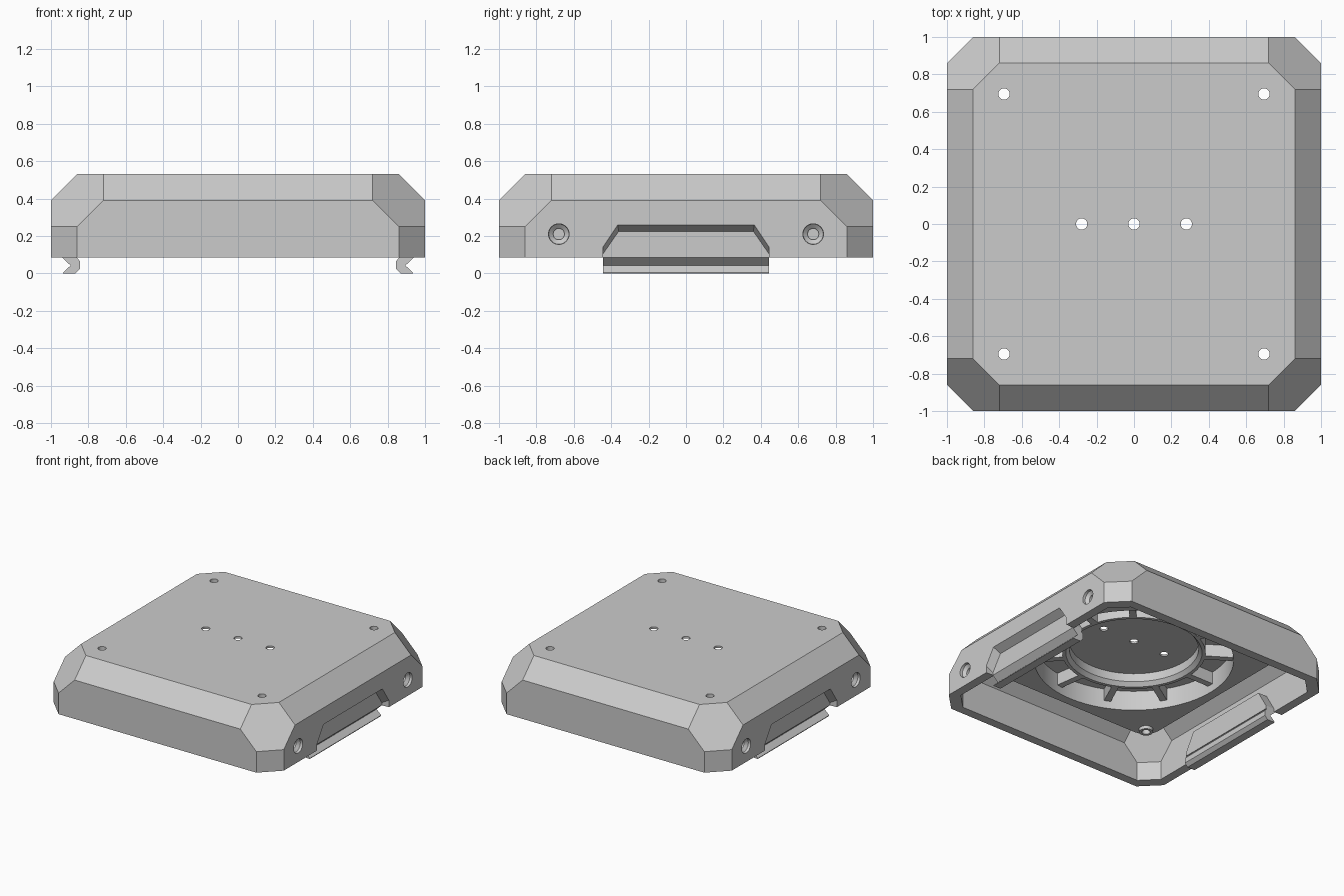
import bpy, bmesh, math
from mathutils import Matrix, Vector

if "Cube" in bpy.data.objects:
    bpy.data.objects.remove(bpy.data.objects["Cube"])

GREY = (0.6, 0.6, 0.6, 1)
mat = bpy.data.materials.new("light_grey")
mat.use_nodes = True
mat.diffuse_color = GREY
mat.node_tree.nodes["Principled BSDF"].inputs["Base Color"].default_value = GREY


def make(name, bm):
    bmesh.ops.recalc_face_normals(bm, faces=bm.faces)
    me = bpy.data.meshes.new(name)
    bm.to_mesh(me)
    bm.free()
    me.materials.append(mat)
    ob = bpy.data.objects.new(name, me)
    bpy.context.scene.collection.objects.link(ob)
    return ob


def hull(name, pts):
    bm = bmesh.new()
    for p in pts:
        bm.verts.new(p)
    bmesh.ops.convex_hull(bm, input=bm.verts[:])
    bmesh.ops.dissolve_limit(bm, angle_limit=0.02, verts=bm.verts[:], edges=bm.edges[:])
    return make(name, bm)


def loft(name, rings, closed=False):
    """Join equal rings of points; cap the ends, or join last to first."""
    bm = bmesh.new()
    vs = [[bm.verts.new(p) for p in r] for r in rings]
    n = len(vs[0])
    pairs = list(zip(vs, vs[1:])) + ([(vs[-1], vs[0])] if closed else [])
    for a, b in pairs:
        for i in range(n):
            j = (i + 1) % n
            bm.faces.new((a[i], a[j], b[j], b[i]))
    if not closed:
        bm.faces.new(vs[0])
        bm.faces.new(vs[-1])
    return make(name, bm)


def circle(r, z, x=0, y=0, n=32):
    return [(x + r * math.cos(math.tau * i / n), y + r * math.sin(math.tau * i / n), z)
            for i in range(n)]


def box(name, size, matrix):
    bm = bmesh.new()
    bmesh.ops.create_cube(bm, size=1, matrix=matrix @ Matrix.Diagonal((*size, 1)))
    return make(name, bm)


def cut(ob, cutters):
    for c in cutters:
        c.hide_render = True
        m = ob.modifiers.new("cut", 'BOOLEAN')
        m.operation, m.solver, m.object = 'DIFFERENCE', 'EXACT', c
    bpy.context.view_layer.update()
    dg = bpy.context.evaluated_depsgraph_get()
    me = bpy.data.meshes.new_from_object(ob.evaluated_get(dg))
    ob.modifiers.clear()
    ob.data = me


def chamfered(a, c, z0, zt):
    """Corner points of a square block with chamfered corners and top edges."""
    base = [(a, a - c, z0), (a, a - c, zt - 2 * c), (a, a - 2 * c, zt - c), (a - c, a - 2 * c, zt)]
    base += [(y, x, z) for x, y, z in base]
    return [(sx * x, sy * y, z) for x, y, z in base for sx in (1, -1) for sy in (1, -1)]


def mirrored(s, pts):
    return [(s * x, y, z) for x, y, z in pts]


def trapezoid(x, steps):
    return [(x, y, z) for y, z in steps] + [(x, -y, z) for y, z in reversed(steps)]


# Case shell and everything cut out of it
case = hull("case_shell", chamfered(1, 0.14, 0.085, 0.53))
cavity = hull("cavity_cutter", chamfered(0.93, 0.12, 0.0, 0.47))
pocket = loft("fan_pocket_cutter", [circle(0.71, 0.2, n=64), circle(0.71, 0.515, n=64)])
spots = [(sx * 0.695, sy * 0.695) for sx in (1, -1) for sy in (1, -1)]
holes = [loft("hole_cutter", [circle(0.03, 0.2, x, y), circle(0.03, 0.6, x, y)])
         for x, y in spots + [(-0.28, 0), (0, 0), (0.28, 0)]]
side_cuts = []
for s in (1, -1):
    # tapered clip recess
    wide = [(0.445, 0.05), (0.445, 0.14), (0.365, 0.26)]
    deep = [(0.443, 0.05), (0.443, 0.105), (0.36, 0.225)]
    side_cuts.append(loft("recess_cutter", [mirrored(s, trapezoid(1.001, wide)),
                                            mirrored(s, trapezoid(0.94, deep))]))
    # countersunk side screw holes
    for y in (0.68, -0.68):
        side_cuts.append(loft("screw_cutter", [
            [(s * x, y + q, 0.21 + p) for p, q, _ in circle(r, 0)]
            for x, r in ((1.01, 0.056), (0.98, 0.054), (0.96, 0.03), (0.94, 0.03))]))
cut(case, [cavity, pocket] + holes + side_cuts)

# Rounded square fan frame under the ceiling
half, rad = 0.78, 0.12


def rounded(z):
    out = []
    for k, (sx, sy) in enumerate(((1, 1), (-1, 1), (-1, -1), (1, -1))):
        for i in range(7):
            t = math.pi / 2 * (k + i / 6)
            out.append((sx * (half - rad) + rad * math.cos(t),
                        sy * (half - rad) + rad * math.sin(t), z))
    return out


frame = loft("fan_frame", [rounded(0.36), rounded(0.475)])
cut(frame, [pocket] + holes)

# Screw collars below the frame corners
for x, y in spots:
    loft("screw_collar", [circle(r, z, x, y) for r, z in
                          ((0.03, 0.37), (0.05, 0.37), (0.05, 0.335), (0.03, 0.335))], closed=True)

# Hub ring with a flared inner edge, and the spokes around it
loft("hub_ring", [circle(r, z, n=64) for r, z in
                  ((0.46, 0.52), (0.46, 0.45), (0.485, 0.42), (0.51, 0.42), (0.51, 0.52))], closed=True)
for i in range(11):
    turn = Matrix.Rotation(math.pi + math.tau * i / 11, 4, 'Z')
    box("spoke", (0.22, 0.05, 0.1), turn @ Matrix.Translation((0.61, 0, 0.47)))

# Clip backing blocks and hooked clips on both sides
hook = [(0.935, 0.1), (0.94, 0.085), (0.895, 0.042), (0.935, 0.005), (0.935, 0),
        (0.87, 0), (0.845, 0.025), (0.845, 0.065), (0.862, 0.085), (0.862, 0.1)]
for s in (1, -1):
    steps = [(0.443, 0.085), (0.443, 0.11), (0.36, 0.25)]
    loft("clip_backing", [mirrored(s, trapezoid(x, steps)) for x in (0.855, 0.935)])
    loft("clip_hook", [[(s * x, y, z) for x, z in hook] for y in (-0.443, 0.443)])

# Remove the cutters and smooth the round parts
for ob in list(bpy.data.objects):
    if ob.hide_render and "cutter" in ob.name:
        bpy.data.objects.remove(ob)
bpy.ops.object.select_all(action='DESELECT')
for ob in bpy.context.scene.objects:
    if ob.type == 'MESH':
        ob.select_set(True)
        bpy.context.view_layer.objects.active = ob
bpy.ops.object.shade_smooth_by_angle(angle=math.radians(25))
